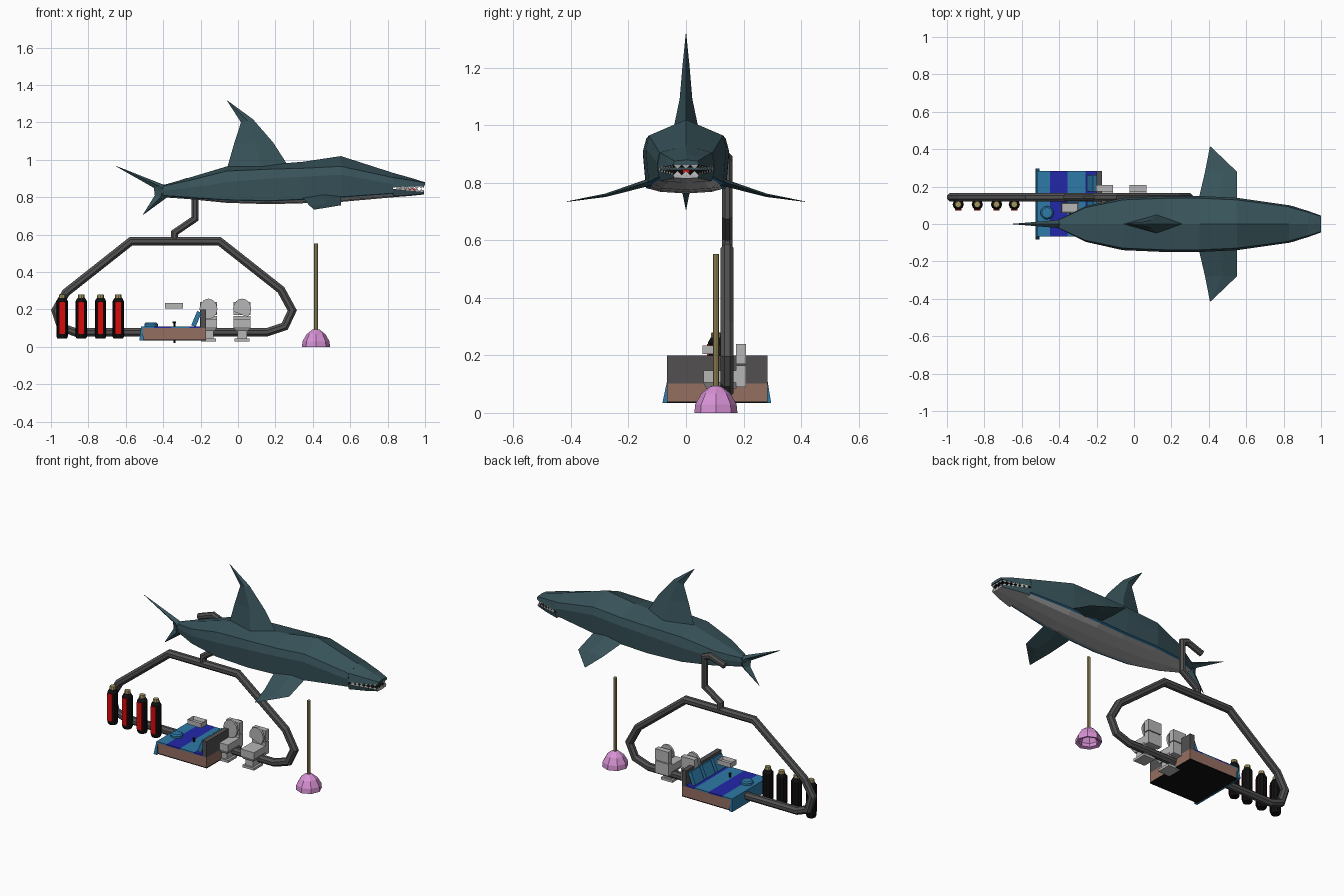
import bpy, bmesh, math
from mathutils import Vector, Matrix

if "Cube" in bpy.data.objects:
    bpy.data.objects.remove(bpy.data.objects["Cube"])


def srgb(r, g, b):
    return tuple(((c / 255 + 0.055) / 1.055) ** 2.4 for c in (r, g, b)) + (1,)


MAT = {}
for name, rgb in {
    "teal": (56, 84, 91), "light_grey": (182, 182, 182), "dark_grey": (82, 80, 80),
    "black": (15, 15, 15), "red": (215, 12, 12), "gold": (165, 150, 98),
    "brown": (148, 110, 97), "blue": (46, 122, 168), "navy": (34, 40, 170),
    "pink": (215, 145, 212),
}.items():
    MAT[name] = bpy.data.materials.new(name)
    MAT[name].diffuse_color = srgb(*rgb)


def finish(name, bm, mats):
    bmesh.ops.recalc_face_normals(bm, faces=bm.faces)
    me = bpy.data.meshes.new(name)
    bm.to_mesh(me)
    bm.free()
    for m in mats:
        me.materials.append(MAT[m])
    ob = bpy.data.objects.new(name, me)
    bpy.context.collection.objects.link(ob)
    return ob


def loft(name, rings, mats, columns=None, closed=False, caps=True):
    """Skin equal rings; columns gives the material slot of each side strip."""
    bm = bmesh.new()
    vs = [[bm.verts.new(p) for p in ring] for ring in rings]
    n = len(rings[0])
    for i in range(len(rings) if closed else len(rings) - 1):
        a, b = vs[i], vs[(i + 1) % len(rings)]
        for j in range(n):
            f = bm.faces.new((a[j], a[(j + 1) % n], b[(j + 1) % n], b[j]))
            f.material_index = columns[j] if columns else 0
    if caps and not closed:
        bm.faces.new(vs[0])
        bm.faces.new(vs[-1])
    bmesh.ops.remove_doubles(bm, verts=bm.verts, dist=0.0002)
    return finish(name, bm, mats)


def box(name, x, y, z, mat, tilt=0):
    bm = bmesh.new()
    c = Vector((sum(x) / 2, sum(y) / 2, sum(z) / 2))
    m = Matrix.Translation(c) @ Matrix.Rotation(tilt, 4, 'Y') @ Matrix.Diagonal(
        (x[1] - x[0], y[1] - y[0], z[1] - z[0], 1))
    bmesh.ops.create_cube(bm, size=1, matrix=m)
    return finish(name, bm, [mat])


def turned(name, cx, cy, profile, mat, n=8, caps=True):
    """Revolve (radius, z) points about a vertical axis."""
    rings = [[(cx + r * math.cos(math.tau * k / n), cy + r * math.sin(math.tau * k / n), z)
              for k in range(n)] for r, z in profile]
    return loft(name, rings, [mat], caps=caps)


def fin(name, rows, axis):
    """Diamond sections from (trailing point, leading point, half thickness)."""
    rings = []
    for a, b, t in rows:
        a, b, d = Vector(a), Vector(b), Vector(axis) * t
        mid = a.lerp(b, 0.55)
        rings.append([a, mid + d, b, mid - d])
    return loft(name, rings, ["teal"])


def tube(name, path, y, r, closed=False, n=8):
    """Mitred pipe along an xz path."""
    pts = [Vector((x, 0, z)) for x, z in path]
    rings, m = [], len(pts)
    for i, p in enumerate(pts):
        t_in = p - pts[i - 1] if closed or i else pts[1] - p
        t_out = pts[(i + 1) % m] - p if closed or i < m - 1 else t_in
        t_in, t_out = t_in.normalized(), t_out.normalized()
        t = (t_in + t_out).normalized()
        side = Vector((-t.z, 0, t.x)) * (r / max(t.dot(t_in), 0.4))
        rings.append([p + Vector((0, y, 0)) + side * math.cos(math.tau * (k + .5) / n)
                      + Vector((0, r, 0)) * math.sin(math.tau * (k + .5) / n) for k in range(n)])
    return loft(name, rings, ["dark_grey"], closed=closed)


# Shark body: x, half width, top, shoulder, side, lower edge, belly
body = [(-.40, .025, .865, .860, .835, .810, .800), (-.26, .095, .905, .890, .850, .800, .790),
        (-.06, .140, .965, .940, .880, .787, .770), (.17, .150, .975, .950, .900, .782, .763),
        (.35, .150, .990, .955, .910, .790, .768), (.55, .140, 1.02, .965, .920, .802, .775),
        (.83, .100, .930, .905, .870, .822, .800)]
rings = []
for x, w, zt, zs, zm, zl, zb in body:
    half = [(.92 * w, zs), (w, zm), (.93 * w, zl), (.82 * w, zl - .004), (.6 * w, zb + .006)]
    loop = [(0, zt)] + half + [(0, zb)] + [(-y, z) for y, z in reversed(half)]
    rings.append([(x, y, z) for y, z in loop])
loft("shark_body", rings, ["teal", "blue", "light_grey"], [0, 0, 0, 1, 2, 2, 2, 2, 1, 0, 0, 0])


# Jaws with a dark mouth between them
def jaw(x, w, z_out, z_mid, z_lip):
    return [(x, 0, z_out), (x, .9 * w, z_mid), (x, w, z_lip), (x, -w, z_lip), (x, -.9 * w, z_mid)]


loft("upper_jaw", [jaw(.83, .1, .93, .905, .853), jaw(.93, .07, .902, .89, .857),
                   jaw(1, .045, .88, .876, .862)], ["teal", "black"], [0, 0, 1, 0, 0])
loft("lower_jaw", [jaw(.83, .1, .80, .806, .845), jaw(.93, .07, .808, .812, .834),
                   jaw(.995, .045, .815, .818, .828)], ["light_grey", "teal", "black"],
     [0, 1, 2, 1, 0])
box("tongue", (.85, .95), (-.012, .012), (.835, .847), "red")


# Teeth along both lips
def teeth(name, z0, z1, step):
    bm = bmesh.new()
    lip = [Vector((.85 + .146 * k / 6, .096 - .052 * k / 6, z0 + (z1 - z0) * k / 6)) for k in range(7)]
    lip += [Vector((p.x, -p.y, p.z)) for p in reversed(lip)]
    for a, b in zip(lip, lip[1:]):
        count = 3 if abs(a.y - b.y) > .05 else 1
        for k in range(count):
            p, q = a.lerp(b, k / count), a.lerp(b, (k + 1) / count)
            back = Vector((-.008, 0, 0))
            base = [bm.verts.new(v) for v in (p, q, q + back, p + back)]
            tip = bm.verts.new((p + q + back) / 2 + Vector((0, 0, step)))
            bm.faces.new(base)
            for i in range(4):
                bm.faces.new((base[i], base[(i + 1) % 4], tip))
    finish(name, bm, ["light_grey"])


teeth("upper_teeth", .855, .863, -.016)
teeth("lower_teeth", .842, .827, .015)

# Fins
fin("dorsal_fin", [((-.06, 0, .95), (.27, 0, .965), .05), ((-.02, 0, 1.09), (.187, 0, 1.094), .022),
                   ((.016, 0, 1.2), (.08, 0, 1.217), .012), ((-.06, 0, 1.318), (-.058, 0, 1.318), .001)],
    (0, 1, 0))
fin("upper_tail_lobe", [((-.43, 0, .81), (-.36, 0, .86), .026), ((-.45, 0, .85), (-.40, 0, .868), .02),
                        ((-.652, 0, .965), (-.648, 0, .966), .001)], (0, 1, 0))
fin("lower_tail_lobe", [((-.45, 0, .85), (-.37, 0, .81), .024), ((-.445, 0, .81), (-.385, 0, .795), .02),
                        ((-.508, 0, .708), (-.504, 0, .708), .001)], (0, 1, 0))
for name, s in (("left_pectoral_fin", 1), ("right_pectoral_fin", -1)):
    fin(name, [((.34, s * .11, .805), (.55, s * .11, .81), .014),
               ((.38, s * .28, .757), (.55, s * .28, .757), .006),
               ((.406, s * .414, .735), (.412, s * .412, .735), .001)], (0, 0, 1))

# Pipe loop and neck
tube("pipe_loop", [(-.572, .565), (-.10, .565), (.23, .305), (.29, .195), (.25, .11), (.155, .078),
                   (-.87, .078), (-.945, .105), (-.975, .195), (-.92, .29)], .143, .024, closed=True)
tube("pipe_neck", [(-.34, .565), (-.34, .61), (-.23, .685), (-.23, .87), (-.27, .885), (-.37, .85)],
     .143, .02)

# Gas bottles
for i, x in enumerate((-.94, -.838, -.735, -.64), 1):
    turned(f"bottle_{i}", x, .105, [(.026, .045), (.03, .055), (.03, .245), (.02, .262)], "black", 10)
    turned(f"bottle_cap_{i}", x, .105, [(.019, .26), (.017, .28)], "gold")
    box(f"bottle_label_{i}", (x - .017, x + .017), (.0735, .08), (.07, .24), "red")

# Bed
Y = (-.066, .284)
box("bed_frame", (-.515, -.17), Y, (.04, .102), "brown")
box("bed_underside", (-.515, -.17), Y, (.034, .04), "black")
box("headboard", (-.2, -.17), Y, (.1, .2), "dark_grey")
for i, (a, b) in enumerate(((-.518, -.45), (-.45, -.355), (-.355, -.26), (-.26, -.2))):
    box(f"blanket_stripe_{i + 1}", (a, b), Y, (.102, .11), ("blue", "navy")[i % 2])
loft("blanket_drape", [[(-.51, Y[0], .11), (-.51, Y[1], .11), (-.518, Y[1], .11), (-.518, Y[0], .11)],
                       [(-.505, -.082, .035), (-.505, .296, .035), (-.527, .296, .035),
                        (-.527, -.082, .035)]], ["blue"])
for i, y in enumerate((.0, .109, .218), 1):
    box(f"pillow_{i}", (-.235, -.21), (y - .043, y + .043), (.108, .19), "blue", .4)
turned("round_cushion", -.465, .06, [(.036, .11), (.036, .122), (.028, .13)], "blue", 12)
turned("bed_knob", -.34, .05, [(.005, .02), (.005, .125), (.009, .128), (.009, .135)], "black")

# Floating basin with a sunken top
bx = box("basin", (-.39, -.295), (.058, .116), (.205, .235), "light_grey")
bm = bmesh.new()
bm.from_mesh(bx.data)
top = [f for f in bm.faces if f.normal.z > .9]
bmesh.ops.inset_region(bm, faces=top, thickness=.009)
bmesh.ops.translate(bm, verts=top[0].verts, vec=(0, 0, -.02))
bm.to_mesh(bx.data)
bm.free()


# Toilets: pedestal, bowl, cistern and raised lid
def oval(name, cx, cz, y, rx, rz, a0, a1, n=12):
    ang = [a0 + (a1 - a0) * k / n for k in range(n + (a1 - a0 < 6))]
    ring = [(cx + rx * math.cos(a), cz + rz * math.sin(a)) for a in ang]
    loft(name, [[(x, yy, z) for x, z in ring] for yy in y], ["light_grey"])


for i, x in enumerate((-.158, .022), 1):
    box(f"toilet_foot_{i}", (x - .04, x + .04), (.07, .16), (.03, .045), "light_grey")
    box(f"toilet_stem_{i}", (x - .026, x + .026), (.08, .15), (.045, .09), "light_grey")
    loft(f"toilet_bowl_{i}", [[(x - w, y0, z), (x + w, y0, z), (x + w, .175, z), (x - w, .175, z)]
                              for w, y0, z in ((.032, .07, .085), (.046, .06, .105), (.046, .06, .147))],
         ["light_grey"])
    box(f"toilet_cistern_{i}", (x - .046, x + .046), (.174, .208), (.09, .165), "light_grey")
    box(f"cistern_top_{i}", (x - .046, x + .046), (.174, .208), (.17, .24), "light_grey")
oval("toilet_lid_1", -.158, .203, (.148, .162), .048, .055, 0, math.tau)
oval("toilet_lid_2", .022, .203, (.148, .162), .048, .055, -.9, 3.4)

# Plunger with a hollow cup
turned("plunger_rod", .417, .104, [(.01, .09), (.01, .552)], "gold")
turned("plunger_cup", .417, .104, [(.055, .006), (.075, 0), (.072, .03), (.05, .068), (.02, .092),
                                   (.004, .095), (.004, .085), (.04, .062), (.06, .03), (.055, .006)],
       "pink", caps=False)

for m in bpy.data.materials:
    if m.users and not m.is_grease_pencil:
        m.use_nodes = True
        m.node_tree.nodes["Principled BSDF"].inputs["Base Color"].default_value = m.diffuse_color
